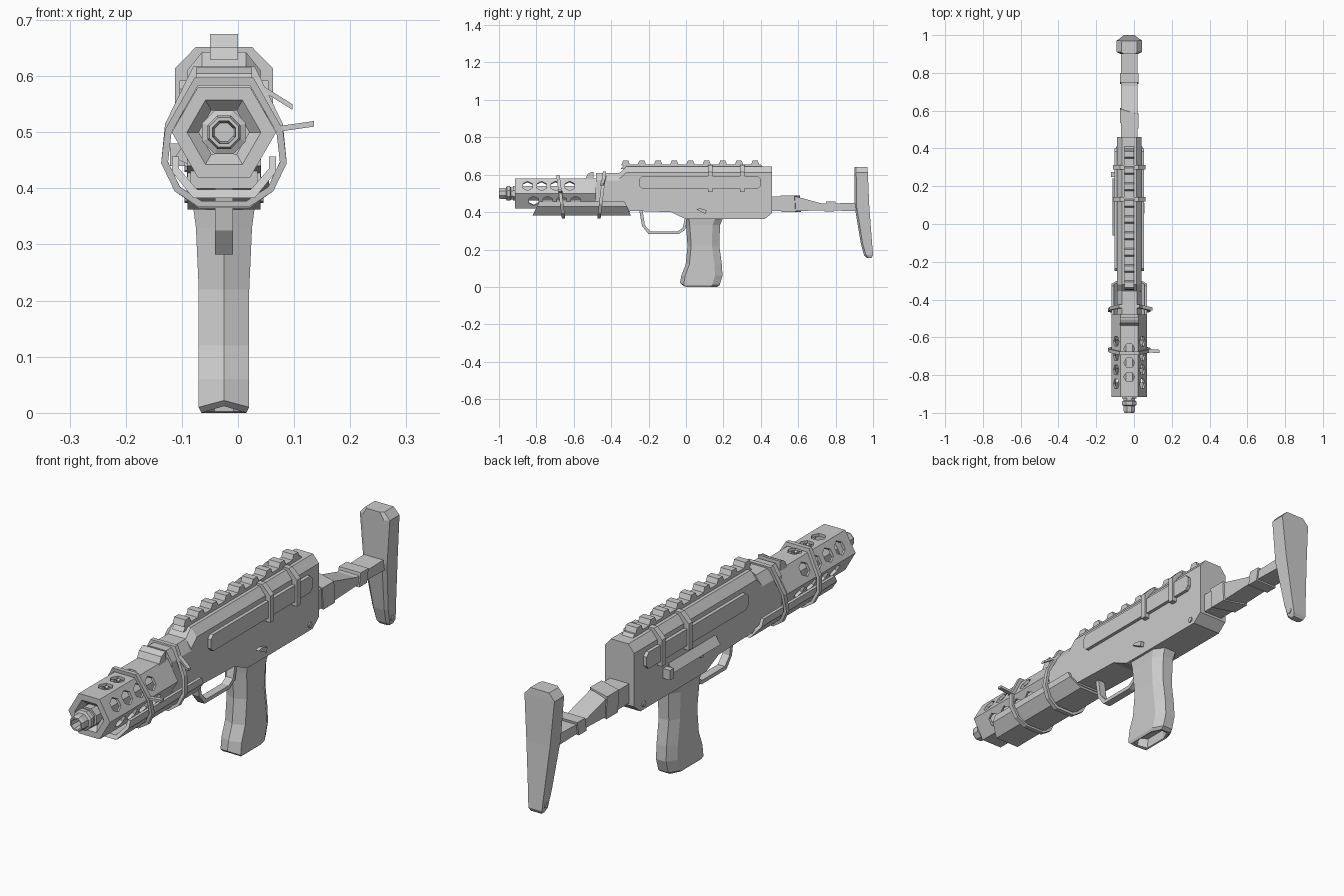
import bpy, bmesh
from math import sin, cos, pi, radians
from mathutils import Vector, Matrix

if "Cube" in bpy.data.objects:
    bpy.data.objects.remove(bpy.data.objects["Cube"])

CX = -0.025   # centre line of the body
BZ = 0.5      # barrel axis height


def loft(name, loops, cyclic=False, dx=CX):
    """Skin a list of equal-length point loops; cap the ends unless cyclic."""
    bm = bmesh.new()
    rings = [[bm.verts.new((p[0] + dx, p[1], p[2])) for p in lp] for lp in loops]
    n = len(rings[0])
    pairs = list(zip(rings, rings[1:])) + ([(rings[-1], rings[0])] if cyclic else [])
    for a, b in pairs:
        for i in range(n):
            j = (i + 1) % n
            bm.faces.new((a[i], a[j], b[j], b[i]))
    if not cyclic:
        bm.faces.new(rings[0])
        bm.faces.new(rings[-1])
    bmesh.ops.recalc_face_normals(bm, faces=bm.faces)
    me = bpy.data.meshes.new(name)
    bm.to_mesh(me)
    bm.free()
    ob = bpy.data.objects.new(name, me)
    bpy.context.collection.objects.link(ob)
    return ob


def side_prism(name, pts, x0, x1):
    """Extrude a (y, z) side profile across x."""
    return loft(name, [[(x, y, z) for y, z in pts] for x in (x0, x1)])


def ngon(n, r, y, start=0.0):
    return [(r * cos(start + 2 * pi * i / n), y, BZ + r * sin(start + 2 * pi * i / n)) for i in range(n)]


def mirror_pts(half):
    """Complete a right-half (x, z) outline, listed top to bottom, with its mirror image."""
    return half + [(-x, z) for x, z in reversed(half)]


def band(name, half, th, width, y_of):
    """Closed strap around an outline, y_of(z) sets its slant."""
    out = mirror_pts(half)
    cz = sum(z for _, z in out) / len(out)
    k = 1 - th / 0.1
    inn = [(x * k, cz + (z - cz) * k) for x, z in out]
    loops = [[(x, y_of(z) + s * width / 2, z) for x, z in o]
             for o, s in ((out, -1), (out, 1), (inn, 1), (inn, -1))]
    return loft(name, loops, cyclic=True)


def box_sections(name, secs):
    """Rectangular tube along y from (y_bottom, y_top, z_bottom, z_top, half_width)."""
    return loft(name, [[(-w, yb, zb), (w, yb, zb), (w, yt, zt), (-w, yt, zt)] for yb, yt, zb, zt, w in secs])


# Receiver with chamfered top edges
def rec(yb, yt, zb, zt, w=0.065, c=0.032):
    return [(-w, yb, zb), (w, yb, zb), (w, yt, zt - c), (w * .6, yt, zt), (-w * .6, yt, zt), (-w, yt, zt - c)]


loft("receiver", [rec(-.40, -.355, .41, .61), rec(-.33, -.32, .408, .643), rec(-.08, -.08, .40, .643),
                  rec(0, 0, .362, .643), rec(.42, .42, .362, .643), rec(.46, .46, .395, .643)])
loft("front_collar", [rec(-.48, -.48, .44, .61, .066, .04), rec(-.35, -.35, .42, .61, .066, .04)])

# Side panels, as one rounded slab through the body
side_prism("side_panels", [(-.25, .54), (-.235, .525), (.385, .525), (.40, .54), (.40, .577), (.385, .592),
                           (-.235, .592), (-.25, .577)], -.079, .079)

# Straps over the receiver
for i, y in enumerate((.13, .30)):
    o = mirror_pts([(.05, .652), (.087, .614), (.087, .507)])
    loft(f"receiver_strap_{i}", [[(x, y + d, z) for x, z in o] for d in (-.012, .012)])

# Top rail and its teeth
side_prism("rail_base", [(-.35, .63), (-.33, .655), (.40, .655), (.42, .63)], -.025, .025)
for i in range(9):
    y = -.322 + i * .0865
    side_prism(f"rail_tooth_{i}", [(y - .024, .65), (y - .014, .675), (y + .014, .675), (y + .024, .65)], -.025, .025)

# Perforated six-sided barrel shroud
shroud = loft("barrel_shroud", [ngon(6, r, y) for r, y in ((.093, -.48), (.093, -.915), (.066, -.915), (.045, -.895),
                                                           (.045, -.88), (.08, -.88), (.08, -.48))], cyclic=True)
bm = bmesh.new()
for f in range(6):
    ang = radians(30 + 60 * f)
    vertical = f in (1, 4)
    if f in (3, 5):
        ys = [-.815 + .075 * k for k in range(4)]
    else:
        ys = [-.81 + .075 * k for k in range(3)] if vertical else [-.847 + .075 * k for k in range(4)]
    d = Vector((cos(ang), 0, sin(ang)))
    basis = Matrix((Vector((0, 1, 0)), Vector((0, 1, 0)).cross(d) * -1, d)).transposed()
    if basis.determinant() < 0:
        basis.col[1] *= -1
    for y in ys:
        m = Matrix.Translation(Vector((CX, y, BZ)) + d * .085) @ basis.to_4x4()
        bmesh.ops.create_cone(bm, cap_ends=True, segments=6, radius1=.029, radius2=.029, depth=.04, matrix=m)
me = bpy.data.meshes.new("hole_cutter")
bm.to_mesh(me)
bm.free()
cutter = bpy.data.objects.new("hole_cutter", me)
bpy.context.collection.objects.link(cutter)
cutter.hide_render = True
mod = shroud.modifiers.new("holes", "BOOLEAN")
mod.operation, mod.object, mod.solver = "DIFFERENCE", cutter, "EXACT"
bpy.context.view_layer.objects.active = shroud
bpy.ops.object.modifier_apply(modifier="holes")
bpy.data.objects.remove(cutter)

# Barrel with stepped, hollow muzzle
loft("barrel", [ngon(8, r, y, pi / 8) for r, y in ((.042, -.45), (.042, -.925), (.034, -.925), (.034, -.935), (.042, -.94),
                                                   (.042, -.958), (.032, -.963), (.032, -.99), (.028, -1.0),
                                                   (.022, -1.0), (.018, -.95))])

# Front sight block
side_prism("front_sight", [(-.54, .575), (-.525, .605), (-.505, .615), (-.495, .615), (-.495, .575)], -.05, .05)

# Open channel guard under the shroud, ends raked outwards
half = [(.093, .457), (.093, .43), (.055, .383)]
inner = [(.08, .457), (.08, .435), (.048, .398)]
chan = half + [(-x, z) for x, z in reversed(half)] + [(-x, z) for x, z in inner] + list(reversed(inner))
loft("lower_guard", [[(x, y0 + (z - .383) * s, z) for x, z in chan] for y0, s in ((-.82, .5), (-.295, -.45))])
side_prism("guard_root", [(-.42, .40), (-.42, .45), (-.30, .45), (-.30, .40)], -.06, .06)

# Slanted ties around shroud and guard, with loose tails
tie1 = [(.052, .598), (.105, .505), (.112, .445), (.088, .395), (.045, .367)]
tie2 = [(.055, .617), (.105, .515), (.112, .445), (.088, .395), (.045, .365)]
band("front_tie", tie1, .011, .018, lambda z: -.655 - (z - .37) * .13)
band("rear_tie", tie2, .011, .018, lambda z: -.465 + (z - .37) * .12)
for nm, x0, z0, x1, z1, y0, y1 in (("front_tie_tail", .09, .505, .16, .515, -.67, -.675),
                                  ("rear_tie_tail", .05, .59, .122, .545, -.435, -.45)):
    loft(nm, [[(x, y + a * .009, z + b * .005) for a, b in ((-1, -1), (1, -1), (1, 1), (-1, 1))]
              for x, y, z in ((x0, y0, z0), (x1, y1, z1))])

# Trigger guard
side_prism("trigger_guard", [(-.25, .41), (-.235, .325), (-.20, .282), (-.04, .282), (-.005, .305), (.01, .37), (-.005, .37),
                             (-.018, .315), (-.045, .297), (-.19, .297), (-.22, .33), (-.232, .41)], -.016, .016)


# Grip with ridged front, chamfered back and hollow foot
def grip(z, yf, yb, w, dz=0.0):
    return [(0, yf, z + dz), (w, yf + .02, z), (w, yb - .04, z), (w * .5, yb, z), (-w * .5, yb, z),
            (-w, yb - .04, z), (-w, yf + .02, z)]


loft("grip", [grip(.04, .0, .15, .032), grip(.002, -.008, .155, .034, .01), grip(0, -.022, .166, .04, .012),
              grip(.01, -.032, .18, .045, .012), grip(.06, -.025, .195, .045), grip(.12, -.002, .192, .045),
              grip(.22, .008, .178, .045), grip(.33, .0, .182, .05), grip(.375, -.005, .20, .056)])

# Right-hand selector and left-hand handle
side_prism("selector", [(.055, .415), (.075, .42), (.11, .41), (.105, .39), (.08, .402)], .06, .08)
loft("left_lever", [[(-.06, y, .44), (-.06, y, .495), (-.088, y, .455)] for y in (-.06, .24)])
side_prism("left_lever_tab", [(.25, .44), (.25, .48), (.275, .48), (.275, .44)], -.096, -.06)
for i, (y, z) in enumerate(((.40, .385), (.03, .44))):
    side_prism(f"pin_{i}", [(y + .011 * cos(k * pi / 4), z + .011 * sin(k * pi / 4)) for k in range(8)],
               -.07, .07 if i == 0 else -.06)

# Stock arm, wraps and shoulder piece
box_sections("stock_arm", [(.45, .45, .405, .483, .043), (.59, .59, .405, .483, .043),
                           (.73, .73, .41, .445, .043), (.92, .92, .405, .45, .043)])
box_sections("stock_wrap_rear", [(.74, .75, .402, .457, .049), (.79, .80, .402, .457, .049)])
loft("stock_wrap_front", [[(-w, y + .015, .40), (w, y - .015, .40), (w, y - .02, .489), (-w, y + .01, .489)]
                          for y, w in ((.525, .049), (.60, .049))])


def butt(z, y0, y1, w):
    return [(-w, y0 + .01, z), (-w * .7, y0, z), (w * .7, y0, z), (w, y0 + .01, z), (w, y1, z), (-w, y1, z)]


loft("shoulder_piece", [butt(.155, .965, .992, .024), butt(.17, .952, 1.0, .03), butt(.23, .935, .995, .035),
                        butt(.43, .902, .98, .053), butt(.612, .90, .972, .067), butt(.64, .90, .97, .042)])
side_prism("shoulder_pin", [(.975 + .011 * cos(k * pi / 4), .185 + .011 * sin(k * pi / 4)) for k in range(8)], -.034, .034)
